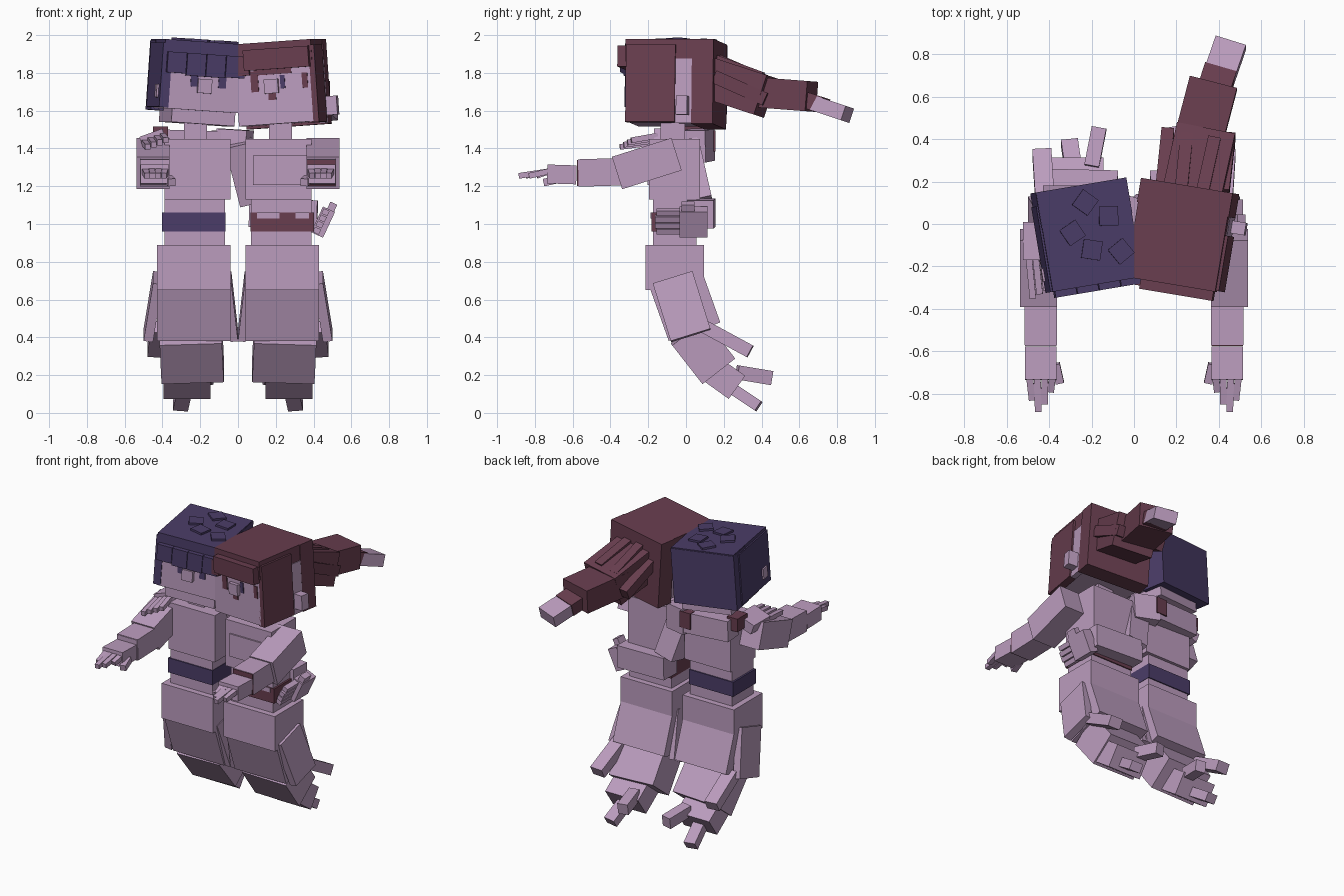
import bpy
from math import radians
from mathutils import Matrix, Vector


def material(name, rgb):
    m = bpy.data.materials.new(name)
    m.diffuse_color = (*rgb, 1)
    return m


SKIN = material("pale_mauve", (0.50, 0.335, 0.515))
INDIGO = material("dark_indigo", (0.070, 0.046, 0.138))
MAROON = material("dark_maroon", (0.140, 0.048, 0.078))


def box(name, center, size, mat, frame=Matrix.Identity(4)):
    """Box with its transform baked into the mesh."""
    x, y, z = [v / 2 for v in size]
    verts = [frame @ (Vector(center) + Vector((i * x, j * y, k * z)))
             for i in (-1, 1) for j in (-1, 1) for k in (-1, 1)]
    faces = [(0, 1, 3, 2), (4, 6, 7, 5), (0, 4, 5, 1),
             (2, 3, 7, 6), (0, 2, 6, 4), (1, 5, 7, 3)]
    mesh = bpy.data.meshes.new(name)
    mesh.from_pydata(verts, [], faces)
    mesh.materials.append(mat)
    ob = bpy.data.objects.new(name, mesh)
    bpy.context.collection.objects.link(ob)
    return ob


def seg(name, a, b, width, thick, mat=SKIN):
    """Box running from point a to point b, width kept near world x when possible."""
    a, b = Vector(a), Vector(b)
    y = (b - a).normalized()
    if abs(y.x) < 0.6:
        x = (Vector((1, 0, 0)) - y * y.x).normalized()
    else:
        x = y.cross(Vector((0, 0, 1))).normalized()
    rot = Matrix((x, y, x.cross(y))).transposed().to_4x4()
    frame = Matrix.Translation((a + b) / 2) @ rot
    return box(name, (0, 0, 0), (width, (b - a).length, thick), mat, frame)


for s, side, hair in ((-1, "left", INDIGO), (1, "right", MAROON)):
    def sbox(name, c, size, mat=SKIN, frame=Matrix.Identity(4)):
        return box(f"{side}_{name}", (s * c[0], c[1], c[2]), size, mat, frame)

    def sseg(name, a, b, w, t, mat=SKIN):
        return seg(f"{side}_{name}", (s * a[0], *a[1:]), (s * b[0], *b[1:]), w, t, mat)

    # Torso, waist, belt and hips
    sbox("neck", (0.225, -0.07, 1.49), (0.12, 0.13, 0.12))
    sbox("chest", (0.215, -0.06, 1.29), (0.35, 0.27, 0.32))
    if s > 0:
        sbox("bust", (0.23, -0.19, 1.285), (0.30, 0.03, 0.155))
    sbox("waist", (0.23, -0.06, 1.01), (0.32, 0.23, 0.26))
    sbox("belt", (0.235, -0.06, 1.01), (0.335, 0.245, 0.10), hair)
    sbox("hips", (0.235, -0.06, 0.77), (0.39, 0.31, 0.24))

    # Trailing lower body
    sseg("skirt", (0.235, -0.055, 0.71), (0.235, 0.045, 0.43), 0.39, 0.29)
    sseg("tail_upper", (0.25, 0.01, 0.43), (0.24, 0.17, 0.225), 0.33, 0.22)
    sseg("tail_lower", (0.27, 0.13, 0.235), (0.27, 0.27, 0.135), 0.25, 0.15)
    sseg("tail_tip", (0.285, 0.25, 0.125), (0.305, 0.385, 0.035), 0.08, 0.06)
    sseg("tail_spur", (0.20, 0.27, 0.215), (0.165, 0.45, 0.185), 0.07, 0.075)
    sseg("tail_flap", (0.42, 0.10, 0.455), (0.435, 0.34, 0.325), 0.09, 0.07)
    sseg("outer_panel", (0.425, -0.07, 0.715), (0.475, 0.025, 0.41), 0.05, 0.22)
    sseg("inner_panel", (0.055, -0.07, 0.715), (0.02, 0.025, 0.41), 0.04, 0.22)

    # Outer arm reaching forward
    sseg("upper_arm", (0.45, -0.05, 1.37), (0.45, -0.365, 1.27), 0.175, 0.18)
    sseg("forearm", (0.44, -0.33, 1.277), (0.44, -0.57, 1.27), 0.155, 0.145)
    sbox("cuff", (0.44, -0.572, 1.27), (0.15, 0.008, 0.14),
         MAROON if s > 0 else SKIN)
    sseg("palm", (0.44, -0.58, 1.26), (0.44, -0.735, 1.265), 0.15, 0.10)
    for i, tip in enumerate((0.79, 0.85, 0.885, 0.83)):
        x = 0.385 + i * 0.036
        sseg(f"finger_{i}", (x, -0.72, 1.28), (0.43 + (x - 0.43) * 0.8, -tip, 1.255),
             0.032, 0.03)
    sseg("thumb", (0.37, -0.66, 1.24), (0.35, -0.75, 1.22), 0.04, 0.04)

    # Head, slightly turned and tilted inward
    head = (Matrix.Translation((s * 0.225, -0.055, 1.75))
            @ Matrix.Rotation(radians(-9.5 * s), 4, 'Z')
            @ Matrix.Rotation(radians(-4 * s), 4, 'Y'))
    low = -0.15 if s < 0 else -0.22
    sbox("face", (0, -0.01, (0.2 + low) / 2), (0.40, 0.44, 0.2 - low), SKIN, head)
    sbox("jaw", (-0.02, -0.01, -0.18), (0.34, 0.40, 0.08), SKIN, head)
    sbox("nose", (-0.01, -0.235, -0.02), (0.075, 0.04, 0.075), SKIN, head)
    if s < 0:
        for x in (-0.105, 0.045):
            sbox("eye", (x, -0.232, 0.025), (0.04, 0.008, 0.10), INDIGO, head)
    else:
        sbox("eye_inner", (-0.10, -0.232, 0.01), (0.04, 0.008, 0.11), MAROON, head)
        sbox("eye_middle", (0.05, -0.232, 0.0), (0.025, 0.008, 0.07), INDIGO, head)
        sbox("eye_outer", (0.17, -0.232, 0.0), (0.03, 0.008, 0.08), MAROON, head)
        sbox("lip", (-0.01, -0.232, -0.075), (0.04, 0.008, 0.035), MAROON, head)
        sbox("lash_band", (0.0, -0.232, 0.06), (0.2, 0.008, 0.035), MAROON, head)

    # Hair cap, back and outer side
    sbox("hair_cap", (0, 0, 0.155), (0.43, 0.47, 0.12), hair, head)
    if s < 0:
        sbox("hair_back", (0, 0.155, 0.025), (0.435, 0.17, 0.37), hair, head)
        sbox("hair_side", (0.20, -0.03, 0.025), (0.05, 0.41, 0.34), hair, head)
        sbox("ear", (0.225, -0.15, -0.06), (0.02, 0.06, 0.07), SKIN, head)
        for i, drop in enumerate((0.115, 0.12, 0.12, 0.11)):
            sbox(f"fringe_{i}", (-0.165 + i * 0.105, -0.24, 0.15 - drop / 2),
                 (0.102, 0.05, drop), hair, head)
    else:
        sbox("hair_back", (0, 0.18, -0.01), (0.44, 0.115, 0.45), hair, head)
        sbox("hair_side", (0.205, -0.0975, -0.02), (0.05, 0.265, 0.41), hair, head)
        sbox("side_strip", (0.202, 0.079, -0.06), (0.035, 0.092, 0.34), SKIN, head)
        sbox("ear_drop", (0.25, 0.08, -0.14), (0.07, 0.06, 0.10), SKIN, head)
        sbox("fringe", (0.03, -0.25, 0.125), (0.35, 0.06, 0.11), hair, head)
        sbox("fringe_inner", (-0.165, -0.24, 0.095), (0.09, 0.05, 0.10), hair, head)

    # Small square tufts on the indigo crown
    if s < 0:
        for i, (x, y, a) in enumerate(((0.006, 0.155, 45), (0.104, 0.074, -8),
                                       (-0.077, 0.023, 25), (0.0, -0.07, -18),
                                       (0.135, -0.10, 30))):
            f = head @ Matrix.Translation((x, y, 0.216)) @ Matrix.Rotation(radians(a), 4, 'Z')
            box(f"crown_tuft_{i}", (0, 0, 0), (0.09, 0.09, 0.025), INDIGO, f)

# Ponytail sweeping backward
seg("ponytail_base", (0.27, 0.10, 1.78), (0.34, 0.42, 1.675), 0.28, 0.22, MAROON)
seg("ponytail_middle", (0.29, 0.34, 1.70), (0.375, 0.665, 1.675), 0.23, 0.16, MAROON)
seg("ponytail_end", (0.375, 0.62, 1.66), (0.41, 0.73, 1.625), 0.155, 0.086, MAROON)
seg("ponytail_tip", (0.40, 0.69, 1.635), (0.457, 0.855, 1.58), 0.15, 0.08)
for i, (a, b) in enumerate((((0.13, 0.15, 1.80), (0.16, 0.44, 1.66)),
                            ((0.22, 0.13, 1.88), (0.25, 0.42, 1.755)),
                            ((0.32, 0.13, 1.87), (0.38, 0.40, 1.77)),
                            ((0.42, 0.15, 1.78), (0.45, 0.42, 1.66)))):
    seg(f"ponytail_strand_{i}", a, b, 0.06, 0.07, MAROON)

# Left figure's arm around the right figure's waist
seg("embrace_upper_arm", (0.0, 0.0, 1.43), (0.08, 0.07, 1.12), 0.14, 0.14)
seg("embrace_forearm", (0.06, 0.085, 1.06), (0.42, 0.075, 1.05), 0.14, 0.15)
tilt = Matrix.Translation((0.45, 0.04, 1.01)) @ Matrix.Rotation(radians(25), 4, 'Y')
box("embrace_palm", (0, 0, 0), (0.07, 0.15, 0.15), SKIN, tilt)
for i in range(4):
    z = -0.055 + i * 0.036
    box(f"embrace_finger_{i}", (-0.01, -0.13, z), (0.035, 0.16 - abs(i - 1.5) * 0.02, 0.03),
        SKIN, tilt)
box("embrace_thumb", (0.01, -0.03, 0.09), (0.04, 0.07, 0.05), SKIN, tilt)

# Right figure's arm over the left figure's shoulder
seg("shoulder_upper_arm", (0.06, 0.04, 1.41), (-0.10, 0.09, 1.42), 0.13, 0.17)
seg("shoulder_forearm", (-0.07, 0.085, 1.42), (-0.40, 0.06, 1.43), 0.13, 0.14)
box("elbow_cuff", (-0.10, 0.13, 1.44), (0.08, 0.05, 0.11), MAROON)
box("shoulder_cuff", (-0.41, 0.03, 1.47), (0.08, 0.11, 0.09), MAROON)
drape = Matrix.Translation((-0.45, -0.08, 1.45)) @ Matrix.Rotation(radians(-20), 4, 'Y')
box("shoulder_palm", (0, 0, 0), (0.13, 0.18, 0.07), SKIN, drape)
for i in range(4):
    x = -0.05 + i * 0.034
    seg(f"shoulder_finger_{i}", drape @ Vector((x, -0.07, 0.0)),
        drape @ Vector((x + 0.01, -0.27 + i * 0.02, -0.03)), 0.03, 0.03)

# Skin notches along the maroon belt's upper edge
for x, w in ((0.16, 0.12), (0.34, 0.07)):
    box("belt_notch", (x, -0.184, 1.045), (w, 0.006, 0.03), SKIN)
